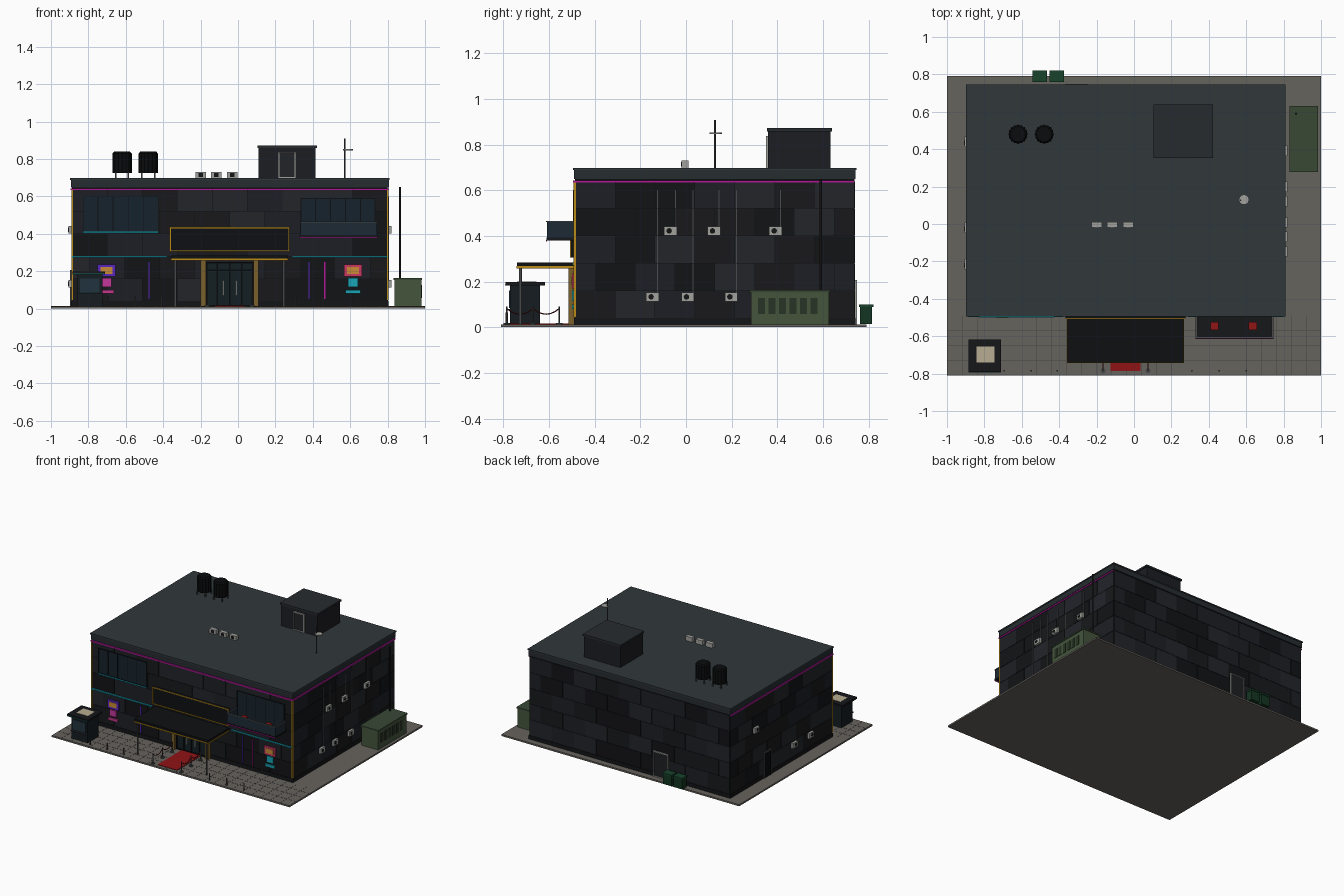
import bpy, bmesh, math, random
from mathutils import Vector

if "Cube" in bpy.data.objects:
    bpy.data.objects.remove(bpy.data.objects["Cube"])

random.seed(4)
mats = {}


def mat(hexcol):
    if hexcol not in mats:
        m = bpy.data.materials.new("paint_" + hexcol)
        rgb = [(int(hexcol[i:i + 2], 16) / 255) ** 2.2 for i in (0, 2, 4)]
        m.diffuse_color = (*rgb, 1)
        m.use_nodes = True
        m.node_tree.nodes["Principled BSDF"].inputs["Base Color"].default_value = m.diffuse_color
        mats[hexcol] = m
    return mats[hexcol]


def finish(name, bm, cols):
    me = bpy.data.meshes.new(name)
    bm.to_mesh(me)
    bm.free()
    for c in cols:
        me.materials.append(mat(c))
    ob = bpy.data.objects.new(name, me)
    bpy.context.collection.objects.link(ob)
    return ob


def add_box(bm, x0, x1, y0, y1, z0, z1, idx=0):
    r = bmesh.ops.create_cube(bm, size=1)
    for v in r["verts"]:
        v.co = ((x0 + x1) / 2 + v.co.x * (x1 - x0), (y0 + y1) / 2 + v.co.y * (y1 - y0),
                (z0 + z1) / 2 + v.co.z * (z1 - z0))
        for f in v.link_faces:
            f.material_index = idx


def boxes(name, dims, col):
    bm = bmesh.new()
    for d in dims:
        add_box(bm, *d)
    return finish(name, bm, [col])


def box(name, x0, x1, y0, y1, z0, z1, col):
    return boxes(name, [(x0, x1, y0, y1, z0, z1)], col)


def cyl(name, x, y, z0, z1, r, col, n=12, r2=None):
    bm = bmesh.new()
    bmesh.ops.create_cone(bm, cap_ends=True, segments=n, radius1=r, radius2=r if r2 is None else r2, depth=z1 - z0)
    bmesh.ops.translate(bm, verts=bm.verts, vec=(x, y, (z0 + z1) / 2))
    return finish(name, bm, [col])


def frame(name, x0, x1, z0, z1, y0, y1, t, col):
    return boxes(name, [(x0, x0 + t, y0, y1, z0, z1), (x1 - t, x1, y0, y1, z0, z1),
                        (x0, x1, y0, y1, z0, z0 + t), (x0, x1, y0, y1, z1 - t, z1)], col)


X0, X1, Y0, Y1 = -.887, .8, -.485, .737
MAG, CYAN, GOLD, PURP = "B01E96", "1FA3B5", "B88A1E", "5A2AC0"
DARK, GREY, METAL = "17181A", "A0A09C", "4A4C4E"

# Ground slab and paving joints
box("ground_slab", -1, 1, -.81, .79, 0, .012, "66635E")
joints = [(-1 + i * .08, -.998 + i * .08, -.81, -.49, .011, .0128) for i in range(1, 25)]
joints += [(-1, 1, y, y + .002, .011, .0128) for y in (-.73, -.65, -.57)]
boxes("paving_joints", joints, "484643")

# Main walls, plinth, roof
box("wall_core", X0, X1, Y0, Y1, .01, .65, "141517")
box("plinth", X0 - .005, X1 + .005, Y0 - .005, Y1 + .005, .01, .04, "1A1B1D")
box("roof_parapet", X0 - .006, X1 + .006, Y0 - .006, Y1 + .006, .648, .69, "2A3033")
box("roof_coping", X0 - .01, X1 + .01, Y0 - .01, Y1 + .01, .688, .697, "343A3D")

# Cladding panels in a running bond on each wall
SHADES = ["191A1C", "1E1F21", "232429", "27292E"]


def cladding(name, a0, a1, place, cols):
    bm = bmesh.new()
    w = (a1 - a0) / cols
    for r in range(5):
        z0 = .04 + r * .12
        s = a0 - (w / 2 if r % 2 else 0)
        for c in range(cols + 1):
            u0, u1 = max(a0, s + c * w), min(a1, s + (c + 1) * w)
            if u1 - u0 > .01:
                add_box(bm, *place(u0 + .001, u1 - .001), z0 + .001, z0 + .119, random.randrange(4))
    finish(name, bm, SHADES)


cladding("front_cladding", X0, X1, lambda a, b: (a, b, Y0 - .003, Y0), 9)
cladding("back_cladding", X0, X1, lambda a, b: (a, b, Y1, Y1 + .003), 9)
cladding("right_cladding", Y0, Y1, lambda a, b: (X1, X1 + .003, a, b), 7)
cladding("left_cladding", Y0, Y1, lambda a, b: (X0 - .003, X0, a, b), 7)

# Light strips round the eaves and corners
boxes("eave_strip", [(X0 - .008, X1 + .008, Y0 - .01, Y0, .634, .643),
                     (X1, X1 + .008, Y0, Y1, .634, .643), (X0 - .008, X0, Y0, Y1, .634, .643)], MAG)
boxes("corner_strips", [(x - .004, x + .004, Y0 - .007, Y0 + .003, .045, .634) for x in (X0, X1)], GOLD)
boxes("ledge_strips", [(X0, -.38, Y0 - .012, Y0, .273, .282), (.29, X1, Y0 - .012, Y0, .273, .282)], CYAN)
boxes("purple_strips", [(x - .003, x + .003, Y0 - .008, Y0, .05, .25) for x in (-.475, .38)], PURP)
box("pink_strip", .461, .467, Y0 - .008, Y0, .05, .25, MAG)


# Upper windows
def window(name, x0, x1, z0, z1, n):
    box(name + "_glass", x0, x1, Y0 - .006, Y0, z0, z1, "1C2730")
    frame(name + "_frame", x0, x1, z0, z1, Y0 - .01, Y0, .004, "15171A")
    s = (x1 - x0) / n
    boxes(name + "_mullions", [(x0 + i * s - .002, x0 + i * s + .002, Y0 - .01, Y0, z0, z1) for i in range(1, n)],
          "15171A")


window("left_window", -.83, -.425, .41, .6, 5)
box("left_window_strip", -.83, -.425, Y0 - .014, Y0, .404, .412, CYAN)
window("right_window", .335, .735, .39, .59, 5)

# Balcony with glass rail and stools
box("balcony_floor", .33, .745, -.61, Y0, .38, .392, "1C1D1F")
boxes("balcony_glass", [(.333, .742, -.609, -.604, .39, .462), (.333, .338, -.609, Y0, .39, .462),
                        (.737, .742, -.609, Y0, .39, .462)], "222E38")
boxes("balcony_rail", [(.33, .745, -.612, -.602, .46, .466), (.33, .339, -.61, Y0, .46, .466),
                       (.736, .745, -.61, Y0, .46, .466)], METAL)
box("balcony_strip", .33, .745, -.614, -.608, .376, .383, MAG)
for x in (.43, .635):
    box("stool_seat", x - .022, x + .022, -.567, -.523, .42, .435, "8E1C1C")
    cyl("stool_leg", x, -.545, .39, .42, .008, METAL, 8)

# Sign board
box("sign_board", -.365, .275, Y0 - .018, Y0, .305, .435, "16171A")
frame("sign_frame", -.365, .275, .305, .435, Y0 - .024, Y0, .006, GOLD)

# Canopy and columns
box("canopy", -.355, .265, -.74, Y0, .265, .284, "161719")
boxes("canopy_trim", [(-.356, .266, -.743, -.738, .258, .267), (-.358, -.353, -.742, Y0, .258, .267),
                      (.263, .268, -.742, Y0, .258, .267)], GOLD)
for x in (-.335, .245):
    cyl("canopy_column", x, -.725, .012, .266, .006, METAL)

# Entrance doors and carpet
box("entrance_glass", -.175, .085, Y0 - .008, Y0, .012, .25, "1A2528")
boxes("entrance_pillars", [(-.2, -.172, Y0 - .03, Y0, .012, .257), (.082, .11, Y0 - .03, Y0, .012, .257)], "7A6130")
boxes("entrance_frames", [(x - .004, x + .004, Y0 - .013, Y0, .012, .25) for x in (-.168, -.11, -.045, .02, .078)]
      + [(-.172, .082, Y0 - .013, Y0, z, z + .008) for z in (.012, .2, .242)], "101214")
boxes("door_handles", [(x - .004, x + .004, Y0 - .024, Y0 - .012, .07, .15) for x in (-.08, -.01)], GREY)
box("red_carpet", -.125, .035, -.785, Y0, .012, .016, "8E1A1C")

# Rope barrier: posts and sagging ropes
for x in (-.165, .075):
    ys = (-.785, -.67, -.555)
    for y in ys:
        cyl("rope_post", x, y, .012, .09, .004, METAL, 8)
        cyl("rope_post_base", x, y, .012, .018, .014, METAL)
    for a, b in zip(ys, ys[1:]):
        cu = bpy.data.curves.new("rope", "CURVE")
        cu.dimensions = "3D"
        cu.bevel_depth, cu.bevel_resolution = .003, 1
        sp = cu.splines.new("POLY")
        sp.points.add(6)
        for i, p in enumerate(sp.points):
            t = i / 6
            p.co = (x, a + (b - a) * t, .082 - .1 * t * (1 - t), 1)
        cu.materials.append(mat("5E1A1E"))
        bpy.context.collection.objects.link(bpy.data.objects.new("rope", cu))

# Bollards
for x in (-.695, -.55, -.41, .31, .455, .6):
    cyl("bollard", x, -.785, .012, .065, .005, METAL, 8)

# Wall posters
for x, edge, mid, low in ((-.703, PURP, "C23A9A", "C23A8A"), (.615, "C83A62", CYAN, CYAN)):
    box("poster_edge", x - .047, x + .047, Y0 - .014, Y0, .17, .235, edge)
    box("poster_face", x - .032, x + .032, Y0 - .017, Y0, .185, .222, "C98A3A")
    box("poster_middle", x - .027, x + .027, Y0 - .014, Y0, .115, .162, mid)
    box("poster_bar", x - .04, x + .04, Y0 - .014, Y0, .08, .1, low)

# Ticket booth
box("booth_body", -.86, -.725, -.77, -.64, .012, .185, "1B2226")
box("booth_window", -.845, -.74, -.774, -.77, .085, .16, "263640")
box("booth_counter", -.86, -.725, -.785, -.77, .073, .08, "30363A")
box("booth_roof", -.885, -.71, -.79, -.617, .183, .198, "1C1D20")
box("booth_roof_light", -.842, -.745, -.74, -.655, .195, .2, "B5AB90")
box("booth_strip", -.885, -.71, -.793, -.79, .183, .188, "1F6F6A")


# Wall air conditioners with pipes (side = +1 right, -1 left)
def aircon(side, y, z, pipe):
    xa = X1 if side > 0 else X0
    a, b = sorted((xa, xa + side * .02))
    box("aircon_case", a, b, y - .028, y + .028, z - .02, z + .02, GREY)
    c = cyl("aircon_fan", 0, 0, -.001, .001, .012, "1A1A1A", 16)
    c.rotation_euler.y = math.pi / 2
    c.location = (xa + side * .0205, y - .006, z)
    if pipe:
        a, b = sorted((xa, xa + side * .007))
        box("aircon_pipe", a, b, y + .02, y + .025, z, .6, METAL)


for y in (-.068, .122, .392):
    aircon(1, y, .422, True)
for y in (-.147, .008, .198):
    aircon(1, y, .133, True)
for y, z in ((.44, .422), (-.02, .133), (-.215, .133)):
    aircon(-1, y, z, False)

# Side and back service doors
box("side_door", X0 - .009, X0, .255, .335, .012, .2, "101113")
boxes("side_door_frame", [(X0 - .011, X0, .248, .256, .012, .207), (X0 - .011, X0, .334, .342, .012, .207),
                          (X0 - .011, X0, .248, .342, .199, .207)], METAL)
box("back_door", -.365, -.25, Y1, Y1 + .008, .012, .2, "222426")
frame("back_door_frame", -.37, -.245, .012, .207, Y1, Y1 + .012, .007, GREY)

# Bins
for x in (-.503, -.412):
    box("bin_body", x - .036, x + .036, .762, .815, .014, .09, "1A3826")
    box("bin_lid", x - .039, x + .039, .758, .82, .088, .1, "1E4530")

# Generator container with louvres and exhaust
box("generator", .838, .98, .284, .626, .012, .155, "46553F")
box("generator_lid", .832, .985, .279, .631, .153, .163, "3B4A38")
boxes("generator_louvres", [(.978, .983, .315 + i * .046, .345 + i * .046, .057, .127) for i in range(6)], "2C3729")
cyl("exhaust_pipe", .866, .59, .16, .65, .006, "1A1A1A")

# Roof stair house
box("stair_house", .11, .415, .36, .632, .69, .86, "222327")
box("stair_house_cap", .104, .422, .354, .639, .858, .872, "2B2F32")
box("stair_door", .22, .305, .355, .361, .697, .83, "26282B")
frame("stair_door_frame", .215, .31, .697, .838, .351, .361, .007, GREY)

# Ribbed water tanks on legs
for x in (-.62, -.48):
    bm = bmesh.new()
    rings = []
    for z, r in ((.725, .052), (.828, .052), (.84, .042)):
        rings.append([bm.verts.new((x + (r - .004 * (i % 2)) * math.cos(i * math.pi / 16),
                                    .48 + (r - .004 * (i % 2)) * math.sin(i * math.pi / 16), z)) for i in range(32)])
    for a, b in zip(rings, rings[1:]):
        for i in range(32):
            bm.faces.new((a[i], a[(i + 1) % 32], b[(i + 1) % 32], b[i]))
    bm.faces.new(rings[0][::-1])
    bm.faces.new(rings[-1])
    finish("water_tank", bm, ["131415"])
    boxes("tank_legs", [(x + i * .034 - .004, x + i * .034 + .004, .48 + j * .034 - .004, .48 + j * .034 + .004,
                         .69, .728) for i in (-1, 1) for j in (-1, 1)], METAL)

# Roof vents
for x in (-.2, -.116, -.03):
    box("roof_vent", x - .028, x + .028, -.02, .01, .695, .73, GREY)
    box("roof_vent_grille", x - .012, x + .012, -.022, -.02, .703, .724, "1A1A1A")

# Antenna mast and dish
cyl("antenna_mast", .57, .127, .69, .908, .004, METAL, 8)
cyl("antenna_dish", .588, .13, .846, .852, .027, GREY, 24)
